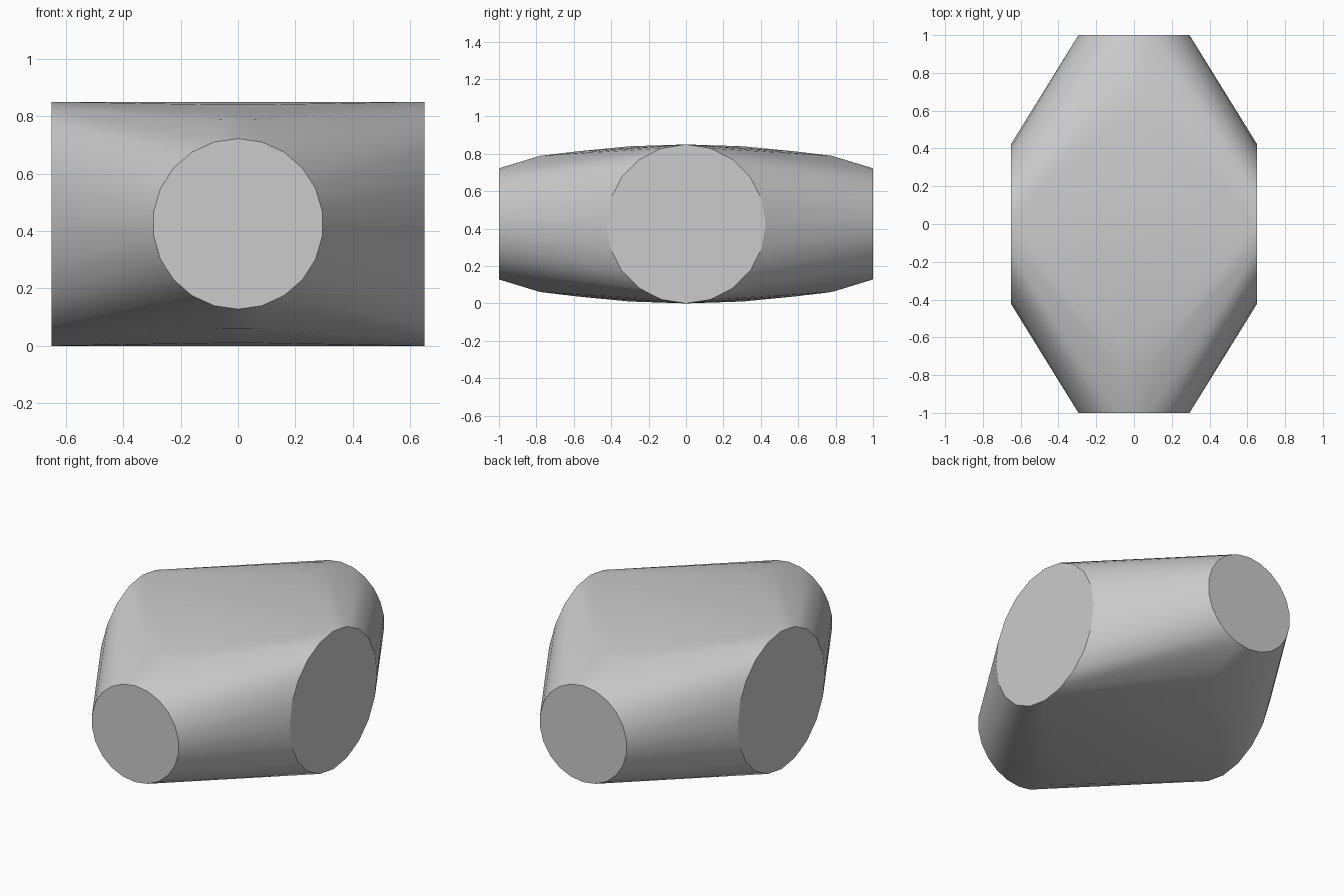
import bpy, bmesh
from math import sin, cos, pi, radians

cube = bpy.data.objects.get("Cube")
if cube:
    bpy.data.objects.remove(cube, do_unlink=True)

CENTRE = 0.425

grey = bpy.data.materials.new("mid grey")
grey.use_nodes = True
colour = (0.6, 0.6, 0.6, 1)
grey.diffuse_color = colour
grey.node_tree.nodes["Principled BSDF"].inputs["Base Color"].default_value = colour


def ring(radius, sides):
    """Points of a round opening, first one at the top."""
    return [(radius * sin(2 * pi * i / sides), CENTRE + radius * cos(2 * pi * i / sides))
            for i in range(sides)]


bm = bmesh.new()
for s in (-1, 1):
    # small front and back ends, large side ends
    for a, z in ring(0.297, 22):
        bm.verts.new((a, s, z))
    for a, z in ring(0.425, 20):
        bm.verts.new((s * 0.65, a, z))
    # gentle crown on the top and the underside
    for up in (-1, 1):
        for y, h in ((0.78, 0.364), (0.58, 0.388), (0.3, 0.415)):
            for x in (-0.05, 0.05):
                bm.verts.new((x, s * y, CENTRE + up * h))

# stretch a skin over the ends and crowns
hull = bmesh.ops.convex_hull(bm, input=bm.verts)
bmesh.ops.delete(bm, geom=[v for v in bm.verts if not v.link_faces], context='VERTS')
bmesh.ops.dissolve_limit(bm, angle_limit=radians(0.5), verts=bm.verts, edges=bm.edges)
bmesh.ops.recalc_face_normals(bm, faces=bm.faces)

mesh = bpy.data.meshes.new("body")
bm.to_mesh(mesh)
bm.free()
mesh.materials.append(grey)
body = bpy.data.objects.new("body", mesh)
bpy.context.collection.objects.link(body)

# smooth skin with crisp end caps
bpy.context.view_layer.objects.active = body
body.select_set(True)
bpy.ops.object.shade_smooth_by_angle(angle=radians(30))
